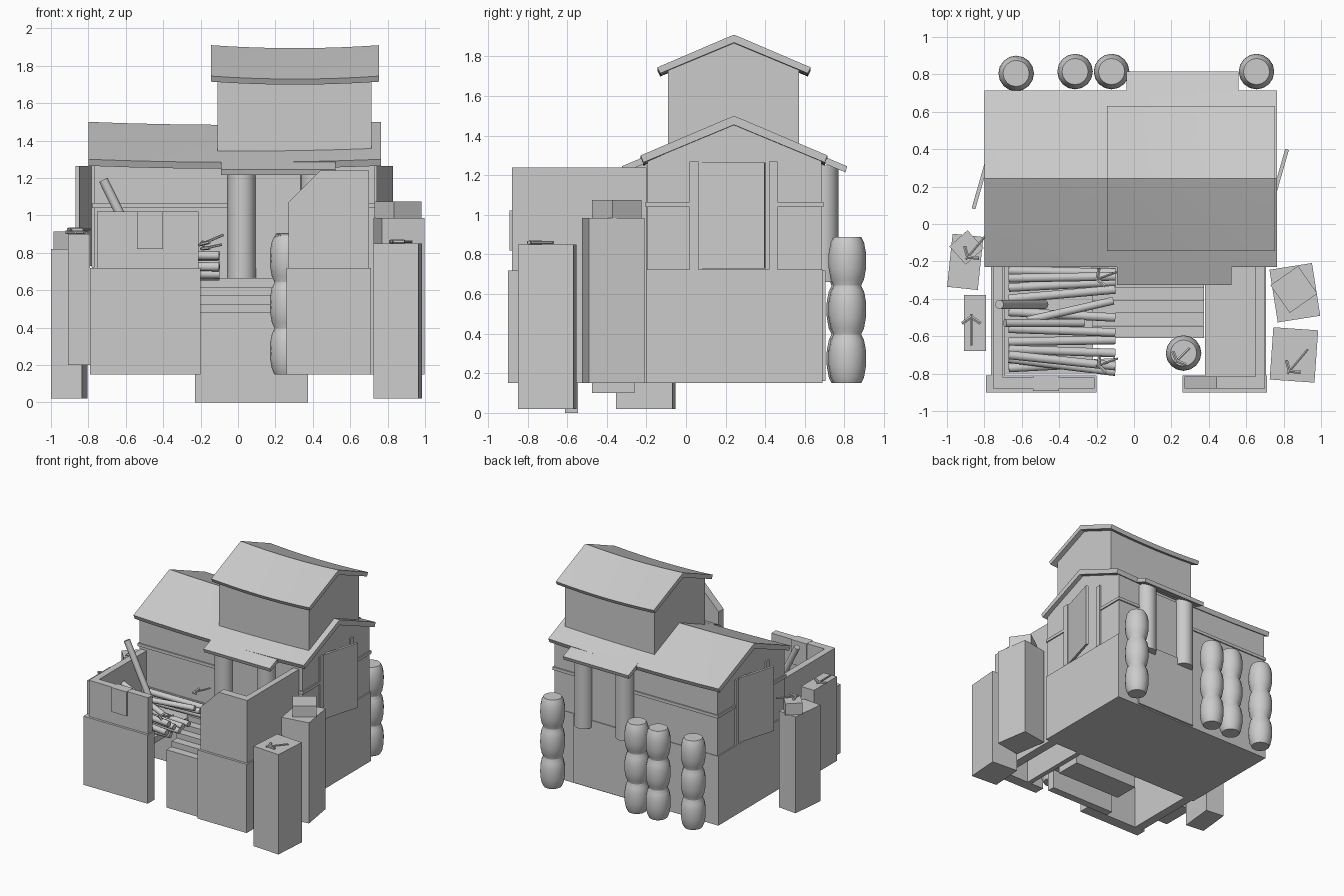
import bpy, bmesh, math
from mathutils import Vector, Matrix

if "Cube" in bpy.data.objects:
    bpy.data.objects.remove(bpy.data.objects["Cube"])


def finish(name, bm, smooth=None):
    bmesh.ops.recalc_face_normals(bm, faces=bm.faces)
    me = bpy.data.meshes.new(name)
    bm.to_mesh(me)
    bm.free()
    ob = bpy.data.objects.new(name, me)
    bpy.context.collection.objects.link(ob)
    if smooth:
        bpy.ops.object.select_all(action='DESELECT')
        ob.select_set(True)
        bpy.context.view_layer.objects.active = ob
        bpy.ops.object.shade_smooth_by_angle(angle=math.radians(smooth))
    return ob


def box(name, x0, x1, y0, y1, z0, z1, rot=0):
    bm = bmesh.new()
    c = Vector(((x0 + x1) / 2, (y0 + y1) / 2, (z0 + z1) / 2))
    m = Matrix.Translation(c) @ Matrix.Rotation(math.radians(rot), 4, 'Z') \
        @ Matrix.Diagonal((x1 - x0, y1 - y0, z1 - z0, 1))
    bmesh.ops.create_cube(bm, size=1, matrix=m)
    return finish(name, bm)


def rod(name, a, b, r, n=10):
    a, b = Vector(a), Vector(b)
    d = b - a
    bm = bmesh.new()
    m = Matrix.Translation((a + b) / 2) @ d.to_track_quat('Z', 'Y').to_matrix().to_4x4()
    bmesh.ops.create_cone(bm, cap_ends=True, segments=n, radius1=r, radius2=r,
                          depth=d.length, matrix=m)
    return finish(name, bm, 40)


def extrude_x(name, pts, x0, x1, segs=1, sag=0.0):
    # sweep a y-z profile along x, with an optional dip in the middle
    bm = bmesh.new()
    rings = []
    for i in range(segs + 1):
        t = i / segs
        dip = sag * (1 - (2 * t - 1) ** 2)
        rings.append([bm.verts.new((x0 + (x1 - x0) * t, y, z - dip)) for y, z in pts])
    n = len(pts)
    for a, b in zip(rings, rings[1:]):
        for j in range(n):
            k = (j + 1) % n
            bm.faces.new((a[j], a[k], b[k], b[j]))
    bm.faces.new(rings[0])
    bm.faces.new(rings[-1])
    return finish(name, bm, 25)


def roof(name, x0, x1, y0, y1, ze, zr, t):
    m = (y0 + y1) / 2
    extrude_x(name, [(y0, ze), (m - .03, zr - .012), (m, zr), (m + .03, zr - .012), (y1, ze),
                     (y1 - .015, ze - t), (m, zr - t - .01), (y0 + .015, ze - t)],
              x0, x1, 8, .016)


# main house: foundation, gabled upper wall, sagging roof
box("foundation", -.78, .74, -.20, .69, .15, .725)
extrude_x("house_walls", [(-.195, .72), (.685, .72), (.685, 1.27), (.24, 1.46), (-.195, 1.27)], -.77, .73)
roof("house_roof", -.80, .765, -.23, .715, 1.30, 1.50, .035)
# upper storey
extrude_x("tower_walls", [(-.09, 1.3), (.57, 1.3), (.57, 1.74), (.24, 1.88), (-.09, 1.74)], -.11, .715)
roof("tower_roof", -.145, .755, -.145, .63, 1.745, 1.91, .03)

# belt trim around the upper walls
box("trim_front", -.78, .74, -.205, -.19, 1.04, 1.065)
box("trim_back", -.78, .74, .68, .695, 1.04, 1.065)
for x in (-.77, .73):
    for y0, y1 in ((-.205, .02), (.46, .695)):
        box("trim_side", x - .01, x + .01, y0, y1, 1.04, 1.065)

# side doorways with shutters standing ajar (180 degree symmetric)
for s in (1, -1):
    cx = -.02 + s * .75
    for y in (.04, .44):
        box("door_frame", cx - .012, cx + .012, y - .022, y + .022, .725, 1.27)
    px, py = -.02 + s * .79, .24 - s * .01
    box("side_door", px - .01, px + .01, py - .175, py + .175, .73, 1.265, -16)

# front and back porch: awning, posts, door
for s in (-1, 1):
    def Y(d):
        return .245 + s * d
    xa, xb = (-.09, .52) if s < 0 else (-.04, .56)
    extrude_x("awning", [(Y(.44), 1.30), (Y(.57), 1.245), (Y(.56), 1.215), (Y(.44), 1.265)], xa, xb)
    for x in (xa + .11, xb - .11):
        rod("porch_post", (x, Y(.45), .66), (x, Y(.45), 1.25), .075, 16)
    box("porch_door", xa + .15, xb - .15, Y(.44) - .012, Y(.44) + .012, .72, 1.23)
box("back_panel", -.02, .54, .68, .705, .16, .72)

# left courtyard wall
box("left_wall_base", -.79, -.20, -.90, -.81, .15, .72)
box("left_side_base", -.765, -.69, -.82, -.19, .15, .72)
box("left_parapet", -.755, -.21, -.88, -.82, .72, 1.02)
box("left_side_parapet", -.755, -.70, -.88, -.2, .72, 1.02)
box("parapet_plate", -.54, -.40, -.892, -.81, .82, 1.022)
box("left_floor", -.70, -.22, -.80, -.2, .60, .65)
# right courtyard wall with a sloped end
box("right_wall_base", .26, .71, -.90, -.81, .15, .72)
box("right_side_base", .63, .705, -.82, -.19, .15, .72)
box("right_floor", .38, .65, -.82, -.2, .66, .72)
box("right_floor_wall", .38, .42, -.82, -.2, .15, .70)
box("right_side_parapet", .65, .70, -.88, -.2, .72, 1.24)
bm = bmesh.new()
f = bm.faces.new([bm.verts.new((x, -.88, z)) for x, z in
                  ((.27, .72), (.70, .72), (.70, 1.24), (.44, 1.24), (.27, 1.07))])
r = bmesh.ops.extrude_face_region(bm, geom=[f])
bmesh.ops.translate(bm, vec=(0, .065, 0), verts=[v for v in r['geom'] if isinstance(v, bmesh.types.BMVert)])
finish("right_parapet", bm)

# stairs
for i, (y1, z0) in enumerate(((-.545, 0), (-.40, .16), (-.26, .10), (-.21, .2), (-.2, .25))):
    box("step", -.23, .375, -.61 + .067 * i, y1, z0, .48 + .046 * i)

# stone piers around the yard and the blocks on them
for x0, x1, y0, y1, z0, z1, a in ((.735, .975, -.84, -.56, .02, .85, -4), (.745, .975, -.51, -.225, .15, .985, 9),
                                  (-.985, -.82, -.345, -.06, .02, .82, -6), (-.91, -.79, -.68, -.38, .20, .90, 0)):
    box("pier", x0, x1, y0, y1, z0, z1, a)
box("crate", .765, .945, -.44, -.26, .985, 1.075, 35)
box("crate", -.96, -.83, -.19, -.06, .82, .915, 42)

# barrel stacks
for x, y in ((-.63, .805), (-.315, .815), (-.12, .815), (.655, .815), (.265, -.69)):
    bm = bmesh.new()
    prof = []
    for k in range(3):
        prof += [(rr, .15 + .247 * k + h) for rr, h in
                 ((.07, 0), (.084, .03), (.094, .085), (.095, .125), (.094, .165), (.084, .217), (.07, .245))]
    rings = [[bm.verts.new((x + q * math.cos(math.tau * j / 16), y + q * math.sin(math.tau * j / 16), z))
              for j in range(16)] for q, z in prof]
    for a, b in zip(rings, rings[1:]):
        for j in range(16):
            bm.faces.new((a[j], a[j - 1], b[j - 1], b[j]))
    bm.faces.new(rings[0])
    bm.faces.new(rings[-1])
    finish("barrel_stack", bm, 35)

# log pile: y at left end, y at right end, height
for ya, yb, z in ((-.25, -.26, .69), (-.29, -.28, .74), (-.34, -.31, .69), (-.40, -.35, .74), (-.47, -.50, .69),
                  (-.56, -.58, .70), (-.63, -.62, .68), (-.67, -.69, .74), (-.70, -.76, .79),
                  (-.77, -.74, .69), (-.72, -.79, .73)):
    rod("log", (-.67, ya, z), (-.10, yb, z - .005), .024)
rod("log", (-.57, -.515, .79), (-.11, -.41, .78), .022)
rod("log", (-.69, -.53, .88), (-.27, -.53, .70), .022)
rod("leaning_log", (-.72, -.43, 1.19), (-.48, -.43, .70), .025)


# small picks: handle with a cross head
def pick(x, y, z, ang, rise=0.0, L=.17):
    d = Vector((math.cos(math.radians(ang)), math.sin(math.radians(ang)), rise)) * L
    p = Vector((-d.y, d.x, 0)).normalized() * .05
    c = Vector((x, y, z))
    rod("pick_handle", c, c + d, .007, 6)
    rod("pick_head", c + d * .1, c + p + d * .3, .01, 6)
    rod("pick_head", c + d * .1, c - p + d * .3, .01, 6)


for args in ((-.9, -.19, .925, 50), (-.87, -.48, .91, -90), (.82, -.80, .86, 50),
             (.22, -.74, .895, 45, 0, .11), (-.21, -.30, .84, 20, .4, .14), (-.2, -.76, .82, 20, .2, .12)):
    pick(*args)
